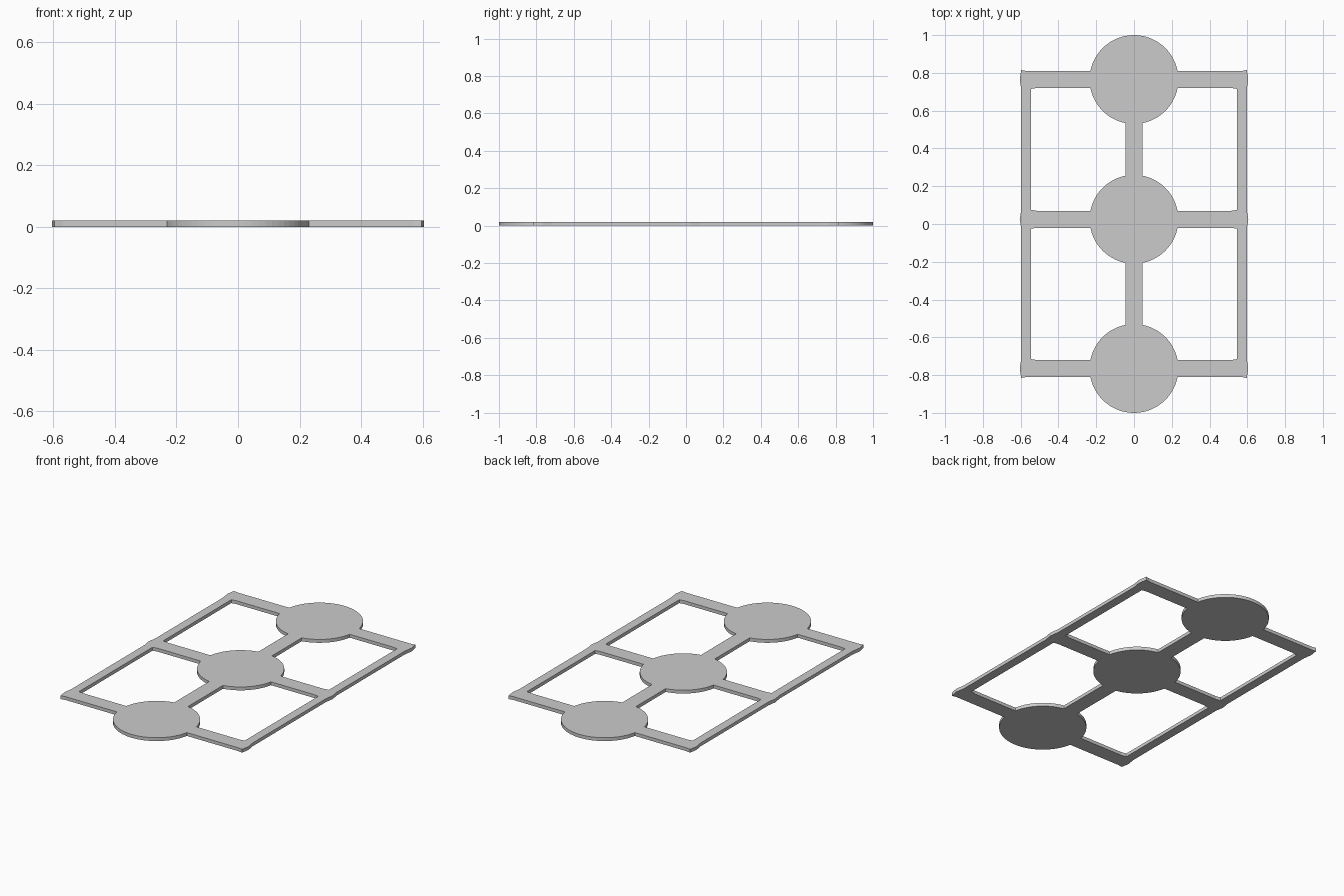
import bpy
from math import sin, cos, pi, asin

if "Cube" in bpy.data.objects:
    bpy.data.objects.remove(bpy.data.objects["Cube"])

T = 0.02                     # plate thickness
R, H = 0.235, 0.045          # disc radius, half width of the bars
ROWS = [-0.765, 0.025, 0.765]  # y of the three discs and cross bars
A = asin(H / R)              # angle at which a bar meets a disc


def arc(cy, a0, a1, n=14):
    return [(R * cos(a0 + (a1 - a0) * i / n), cy + R * sin(a0 + (a1 - a0) * i / n))
            for i in range(n + 1)]


def mirror(pts):
    return [(-x, y) for x, y in reversed(pts)]


def add_outline(curve, pts):
    s = curve.splines.new('POLY')
    s.points.add(len(pts) - 1)
    for p, (x, y) in zip(s.points, pts):
        p.co = (x, y, 0, 1)
    s.use_cyclic_u = True


curve = bpy.data.curves.new("linked_disc_frame", 'CURVE')
curve.dimensions = '2D'
curve.fill_mode = 'BOTH'
curve.extrude = T / 2

# outer outline: end discs, cross bar ends and slightly pointed rail joints
lo, mid, hi = ROWS
right = arc(lo, -pi / 2, -A) + [(0.57, lo - H)]
for c in ROWS:
    right += [(0.597, c - 0.05), (0.605, c), (0.597, c + 0.05)]
right += [(0.57, hi + H)] + arc(hi, A, pi / 2)
add_outline(curve, right + mirror(right)[1:-1])

# four window openings between discs, bars and side rails
for c0, c1 in zip(ROWS, ROWS[1:]):
    window = arc(c1, -A, A - pi / 2) + arc(c0, pi / 2 - A, A)
    window += [(0.515, c0 + H), (0.545, c0 + 0.05),
               (0.545, c1 - 0.05), (0.515, c1 - H)]
    add_outline(curve, window)
    add_outline(curve, mirror(window))

frame = bpy.data.objects.new("linked_disc_frame", curve)
bpy.context.collection.objects.link(frame)
frame.location.z = T / 2

# turn the filled outline into a mesh with crisp edges
bpy.context.view_layer.objects.active = frame
frame.select_set(True)
bpy.ops.object.convert(target='MESH')
bpy.ops.object.shade_flat()
